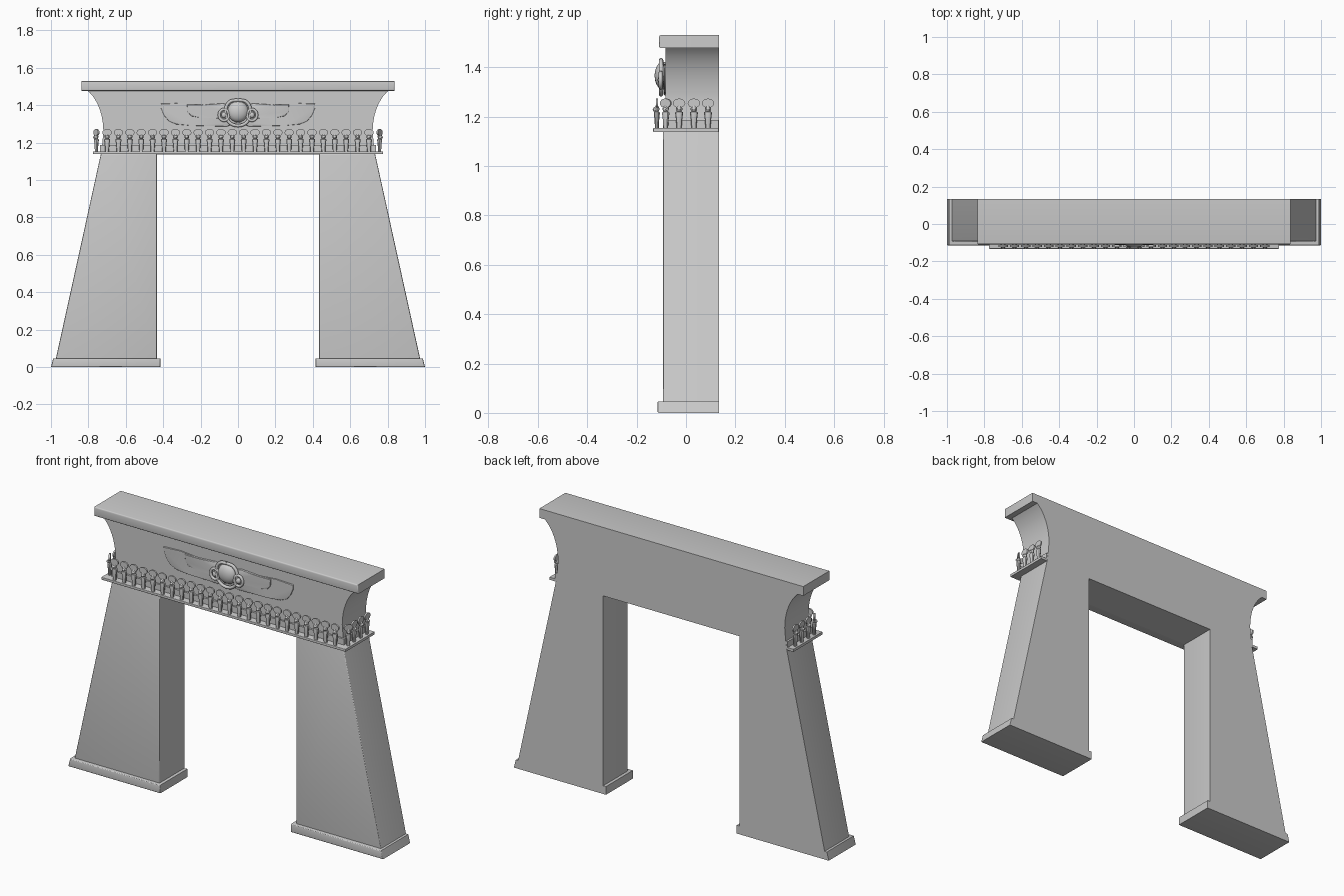
import bpy, bmesh, math
from mathutils import Matrix, Vector

if "Cube" in bpy.data.objects:
    bpy.data.objects.remove(bpy.data.objects["Cube"])

BACK = 0.133


def add_object(name, bm, smooth=True):
    bmesh.ops.recalc_face_normals(bm, faces=bm.faces)
    me = bpy.data.meshes.new(name)
    bm.to_mesh(me)
    bm.free()
    ob = bpy.data.objects.new(name, me)
    bpy.context.collection.objects.link(ob)
    if smooth:
        bpy.ops.object.select_all(action='DESELECT')
        ob.select_set(True)
        bpy.context.view_layer.objects.active = ob
        bpy.ops.object.shade_smooth_by_angle(angle=math.radians(35))
    return ob


def prism(name, outline, y0, y1, bevel=0.0):
    """Extrude an x/z outline from y0 (front) to y1, rounding the front rim."""
    bm = bmesh.new()
    front = [bm.verts.new((x, y0, z)) for x, z in outline]
    back = [bm.verts.new((x, y1, z)) for x, z in outline]
    n = len(outline)
    face = bm.faces.new(front)
    bm.faces.new(back[::-1])
    for i in range(n):
        bm.faces.new((front[i], back[i], back[(i + 1) % n], front[(i + 1) % n]))
    if bevel:
        bmesh.ops.bevel(bm, geom=list(face.edges), offset=bevel, segments=3,
                        profile=0.5, affect='EDGES')
    return add_object(name, bm)


def box(name, x0, x1, y0, y1, z0, z1, bevel=0.0):
    return prism(name, [(x0, z0), (x1, z0), (x1, z1), (x0, z1)], y0, y1, bevel)


def flip(outline, s):
    return [(s * x, z) for x, z in outline]


def tube(name, points, radius, cyclic=False):
    cu = bpy.data.curves.new(name, 'CURVE')
    cu.dimensions = '3D'
    cu.bevel_depth = radius
    cu.bevel_resolution = 3
    cu.resolution_u = 6
    sp = cu.splines.new('BEZIER')
    sp.bezier_points.add(len(points) - 1)
    for bp, p in zip(sp.bezier_points, points):
        bp.co = p
        bp.handle_left_type = bp.handle_right_type = 'AUTO'
    sp.use_cyclic_u = cyclic
    cu.use_fill_caps = True
    ob = bpy.data.objects.new(name, cu)
    bpy.context.collection.objects.link(ob)
    return ob


# Battered legs with plinths
for s, side in ((-1, "left"), (1, "right")):
    prism(side + "_leg", flip([(0.433, 0.04), (0.975, 0.04), (0.733, 1.14), (0.433, 1.14)], s),
          -0.093, BACK, 0.006)
    prism(side + "_plinth", flip([(0.415, 0), (1.0, 0), (0.988, 0.047), (0.415, 0.047)], s),
          -0.115, BACK, 0.006)

# Lintel with concave flaring ends
half = [(0.733, 1.137), (0.725, 1.20)]
for i in range(11):
    a = math.radians(i * 6.2)
    half.append((0.72 + 0.087 * (1 - math.cos(a)) / (1 - math.cos(math.radians(62))),
                 1.26 + 0.22 * math.sin(a) / math.sin(math.radians(62))))
prism("lintel", half + flip(half[::-1], -1), -0.083, BACK)

# Top slab, ledge and the low band behind the figures
box("top_slab", -0.838, 0.838, -0.109, BACK, 1.477, 1.53, 0.008)
box("ledge", -0.775, 0.775, -0.133, BACK - 0.001, 1.138, 1.153, 0.003)
box("ledge_band", -0.738, 0.738, -0.094, BACK - 0.001, 1.15, 1.187)

# One small serpent figure: turned body, hooded head, upright disc
bm = bmesh.new()
rings = []
for r, z in ((0.010, 0), (0.012, 0.03), (0.016, 0.062), (0.015, 0.066), (0.009, 0.069),
             (0.013, 0.076), (0.013, 0.083), (0.006, 0.092)):
    rings.append([bm.verts.new((r * math.cos(k * math.pi / 5),
                                0.8 * r * math.sin(k * math.pi / 5), z)) for k in range(10)])
for a, b in zip(rings, rings[1:]):
    for k in range(10):
        bm.faces.new((a[k], a[(k + 1) % 10], b[(k + 1) % 10], b[k]))
bm.faces.new(rings[0][::-1])
bm.faces.new(rings[-1])
bmesh.ops.create_uvsphere(bm, u_segments=8, v_segments=6, radius=0.009,
                          matrix=Matrix.Translation((0, -0.008, 0.077)))
bmesh.ops.create_cone(bm, cap_ends=True, segments=16, radius1=0.5, radius2=0.5, depth=1,
                      matrix=Matrix.Translation((0, 0, 0.102)) @ Matrix.Diagonal((0.05, 0.009, 0.038, 1))
                      @ Matrix.Rotation(math.pi / 2, 4, 'X'))
figure = add_object("frieze_figure", bm)

# Row along the front, then rows turning around both ends
places = [(-0.70 + i * 1.40 / 23, -0.118, 0) for i in range(24)]
for s in (-1, 1):
    places.append((s * 0.757, -0.082, s * math.radians(60)))
    places += [(s * 0.757, y, s * math.pi / 2) for y in (-0.028, 0.032, 0.089)]
for i, (x, y, turn) in enumerate(places):
    ob = figure if i == 0 else figure.copy()
    if i:
        bpy.context.collection.objects.link(ob)
    ob.location = (x, y, 1.152)
    ob.rotation_euler = (0, 0, turn)

# Winged disc relief on the lintel
outer = [(0, 1.385), (0.08, 1.41), (0.20, 1.402), (0.30, 1.412), (0.412, 1.408), (0.412, 1.385),
         (0.395, 1.345), (0.37, 1.315), (0.33, 1.298), (0.25, 1.291), (0.06, 1.286), (0, 1.31)]
inner = [(0, 1.385), (0.08, 1.41), (0.18, 1.402), (0.272, 1.405), (0.27, 1.365), (0.25, 1.342),
         (0.20, 1.333), (0.12, 1.33), (0, 1.335)]
for s, side in ((-1, "left"), (1, "right")):
    prism(side + "_wing", flip(outer, s), -0.089, -0.08, 0.003)
    prism(side + "_wing_inner", flip(inner, s), -0.094, -0.08, 0.003)
    # Coiled serpents flanking the disc
    tube(side + "_coil", [(s * 0.075 + 0.026 * math.cos(a), -0.103, 1.348 + 0.03 * math.sin(a))
                          for a in (0, math.pi / 2, math.pi, 3 * math.pi / 2)], 0.008, True)
    tube(side + "_serpent", [(s * x, -0.101, z) for x, z in
                             ((0, 1.428), (0.045, 1.418), (0.066, 1.375), (0.055, 1.32),
                              (0.03, 1.297), (0, 1.29))], 0.009)
    bm = bmesh.new()
    bmesh.ops.create_uvsphere(bm, u_segments=16, v_segments=8, radius=1,
                              matrix=Matrix.Translation((s * 0.075, -0.103, 1.348))
                              @ Matrix.Diagonal((0.014, 0.012, 0.017, 1)))
    add_object(side + "_coil_head", bm)
bm = bmesh.new()
bmesh.ops.create_uvsphere(bm, u_segments=32, v_segments=16, radius=1,
                          matrix=Matrix.Translation((0, -0.094, 1.366))
                          @ Matrix.Diagonal((0.056, 0.033, 0.056, 1)))
add_object("centre_disc", bm)
